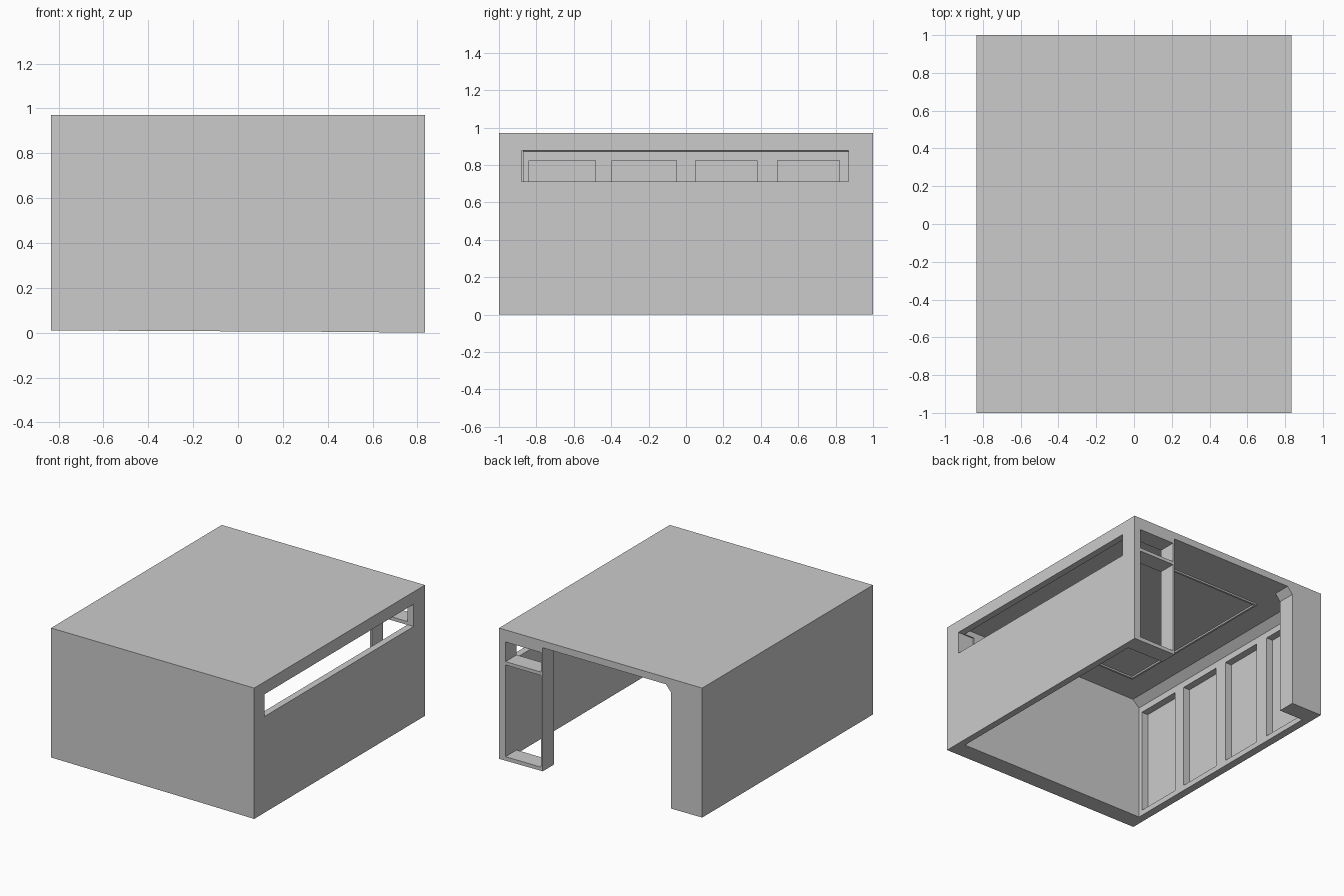
import bpy, bmesh

if "Cube" in bpy.data.objects:
    bpy.data.objects.remove(bpy.data.objects["Cube"])


def prism(name, profile, y0, y1):
    """Extrude an (x, z) outline from y0 to y1."""
    bm = bmesh.new()
    face = bm.faces.new([bm.verts.new((x, y0, z)) for x, z in profile])
    ext = bmesh.ops.extrude_face_region(bm, geom=[face])
    for v in ext["geom"]:
        if isinstance(v, bmesh.types.BMVert):
            v.co.y = y1
    bmesh.ops.recalc_face_normals(bm, faces=bm.faces)
    me = bpy.data.meshes.new(name)
    bm.to_mesh(me)
    bm.free()
    ob = bpy.data.objects.new(name, me)
    bpy.context.collection.objects.link(ob)
    return ob


def box(name, x0, x1, y0, y1, z0, z1):
    return prism(name, [(x0, z0), (x1, z0), (x1, z1), (x0, z1)], y0, y1)


def cut(target, cutter):
    """Subtract the cutter and remove it."""
    mod = target.modifiers.new("cut", 'BOOLEAN')
    mod.operation = 'DIFFERENCE'
    mod.solver = 'EXACT'
    mod.object = cutter
    cutter.hide_render = True
    bpy.context.view_layer.objects.active = target
    bpy.ops.object.modifier_apply(modifier=mod.name)
    bpy.data.objects.remove(cutter)


# Outer shell with a slightly sloping underside
shell = prism("garage_shell", [(-.833, .01), (.38, .004), (.833, 0), (.833, .97), (-.833, .97)], -1, 1)

# Interior, open underneath, with a chamfer above the left wall
cut(shell, prism("interior", [(-.775, -.1), (.783, -.1), (.783, .92), (-.72, .92), (-.775, .872)], -.87, .87))

# Wide entrance in the back wall
cut(shell, prism("entrance", [(-.577, -.1), (.475, -.1), (.475, .919), (-.535, .919), (-.577, .87)], .7, 1.1))

# Side door and the transom window above it
for z0, z1 in ((.03, .71), (.735, .88)):
    cut(shell, box("door_hole", .49, .78, .8, 1.1, z0, z1))

# Long window slot in the right wall
cut(shell, box("window_slot", .7, .9, -.88, .868, .713, .878))

# Recessed panels in the left wall
for y0, y1 in ((-.84, -.485), (-.395, -.05), (.05, .38), (.49, .82)):
    cut(shell, box("panel_recess", -.828, -.6, y0, y1, .05, .825))

# Thin rectangular trim on the ceiling
trim = box("ceiling_trim", -.53, .53, -.65, .68, .908, .922)
cut(trim, box("trim_hole", -.515, .515, -.635, .665, .8, 1))
